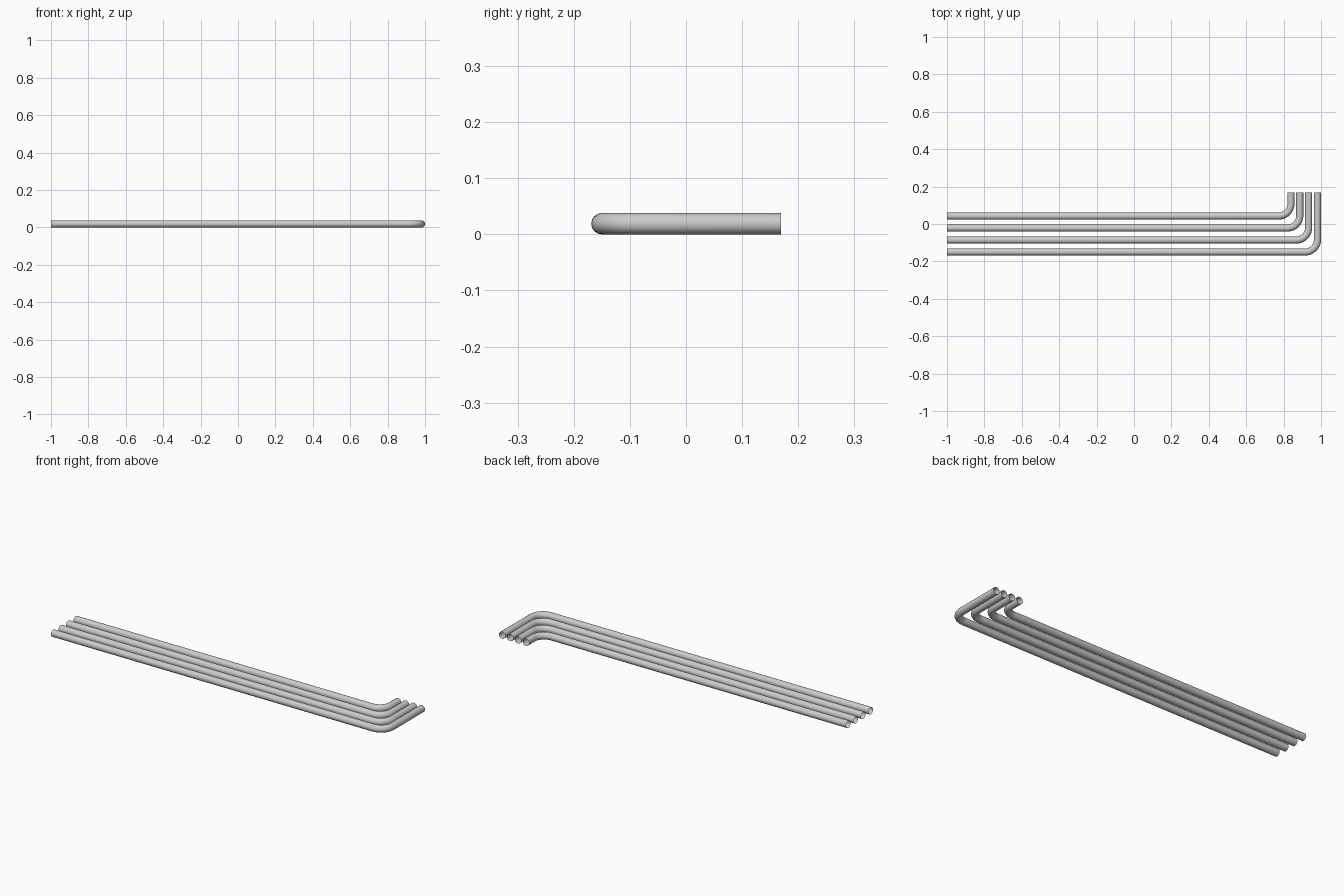
import bpy
from math import sin, cos, pi

if "Cube" in bpy.data.objects:
    bpy.data.objects.remove(bpy.data.objects["Cube"])

R = 0.019        # pipe radius
BEND = 0.067     # centreline bend radius
STEPS = 10


def pipe(name, y, x):
    # L-shaped centreline: long run along x, rounded corner, short leg along +y
    pts = [(-1.0, y)]
    for i in range(STEPS + 1):
        a = -pi / 2 + (pi / 2) * i / STEPS
        pts.append((x - BEND + BEND * cos(a), y + BEND + BEND * sin(a)))
    pts.append((x, 0.169))

    curve = bpy.data.curves.new(name, 'CURVE')
    curve.dimensions = '3D'
    curve.bevel_depth = R
    curve.bevel_resolution = 6
    curve.use_fill_caps = False
    spline = curve.splines.new('POLY')
    spline.points.add(len(pts) - 1)
    for p, (px, py) in zip(spline.points, pts):
        p.co = (px, py, R, 1)
    spline.use_smooth = True

    obj = bpy.data.objects.new(name, curve)
    bpy.context.collection.objects.link(obj)
    bpy.ops.object.select_all(action='DESELECT')
    obj.select_set(True)
    bpy.context.view_layer.objects.active = obj
    bpy.ops.object.convert(target='MESH')
    bpy.ops.object.shade_smooth_by_angle()


# Four nested open pipes, outermost first
for i in range(4):
    pipe(f"bent_pipe_{i + 1}", -0.15 + 0.064 * i, 0.981 - 0.0473 * i)
